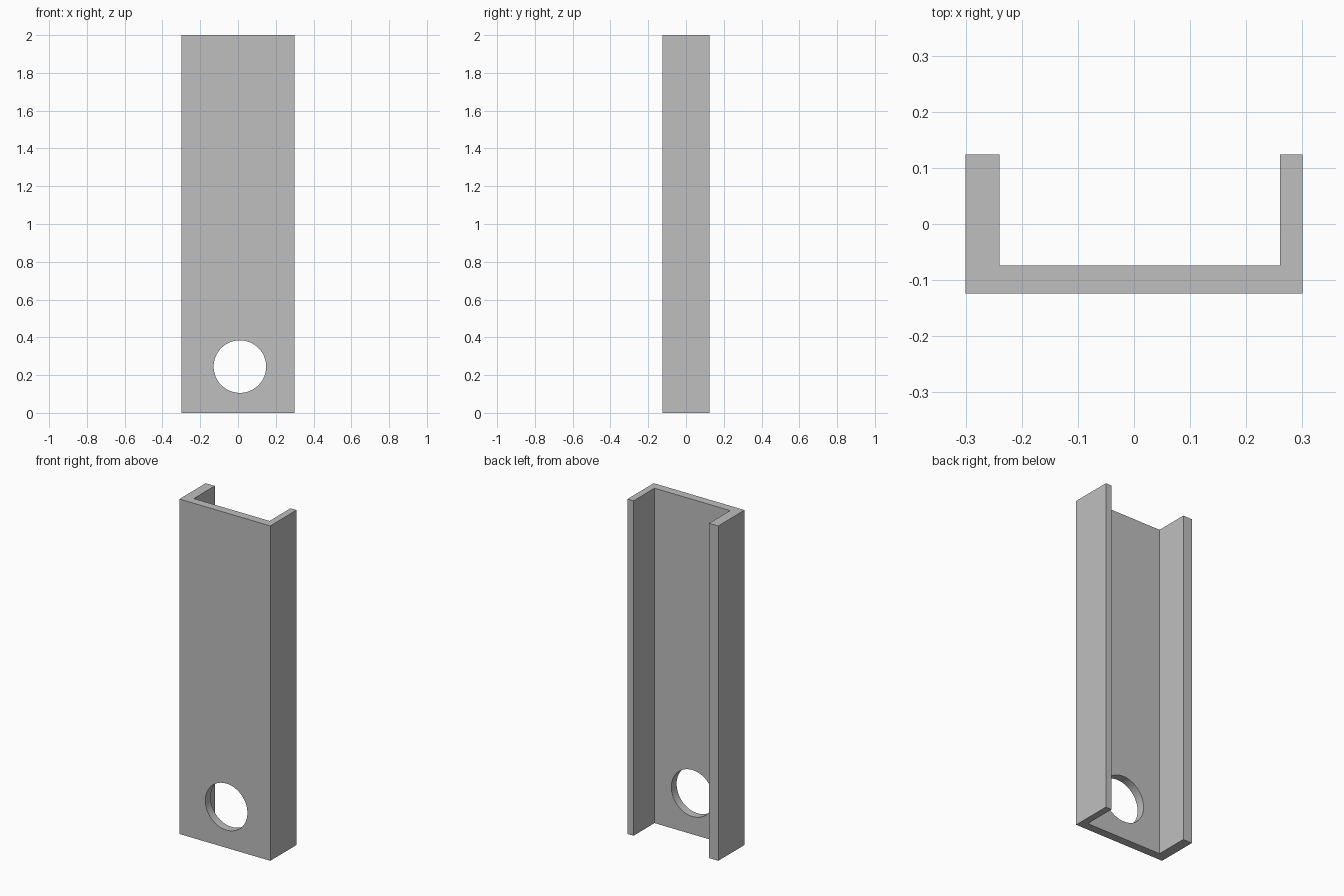
import bpy, bmesh, math
from mathutils import Matrix

if "Cube" in bpy.data.objects:
    bpy.data.objects.remove(bpy.data.objects["Cube"])

HEIGHT, FRONT, BACK, WEB = 2.0, -0.124, 0.124, -0.074

grey = bpy.data.materials.new("plain grey")
grey.diffuse_color = (0.52, 0.52, 0.52, 1)
grey.use_nodes = True
grey.node_tree.nodes["Principled BSDF"].inputs["Base Color"].default_value = grey.diffuse_color

# Channel: U-shaped section with a thick left flange and a thin right one
profile = [(-0.30, FRONT), (0.30, FRONT), (0.30, BACK), (0.26, BACK),
           (0.26, WEB), (-0.24, WEB), (-0.24, BACK), (-0.30, BACK)]
bm = bmesh.new()
base = bm.faces.new([bm.verts.new((x, y, 0)) for x, y in profile])
top = bmesh.ops.extrude_face_region(bm, geom=[base])["geom"]
bmesh.ops.translate(bm, vec=(0, 0, HEIGHT),
                    verts=[v for v in top if isinstance(v, bmesh.types.BMVert)])
bmesh.ops.recalc_face_normals(bm, faces=bm.faces[:])
mesh = bpy.data.meshes.new("channel")
bm.to_mesh(mesh)
bm.free()
mesh.materials.append(grey)
channel = bpy.data.objects.new("channel", mesh)
bpy.context.collection.objects.link(channel)

# Round hole through the web, centred between the flanges
bpy.ops.mesh.primitive_cylinder_add(vertices=64, radius=0.139, depth=0.12,
                                    location=(0.01, (FRONT + WEB) / 2, 0.245),
                                    rotation=(math.pi / 2, 0, 0))
cutter = bpy.context.object
cutter.name = "hole_cutter"
cutter.data.materials.append(grey)
cutter.hide_render = True
cut = channel.modifiers.new("hole", 'BOOLEAN')
cut.operation, cut.solver, cut.object = 'DIFFERENCE', 'EXACT', cutter

# Apply the cut and keep the edges sharp
bpy.ops.object.select_all(action='DESELECT')
channel.select_set(True)
bpy.context.view_layer.objects.active = channel
bpy.ops.object.modifier_apply(modifier=cut.name)
bpy.data.objects.remove(cutter)
bpy.ops.object.shade_smooth_by_angle(angle=math.radians(30))
